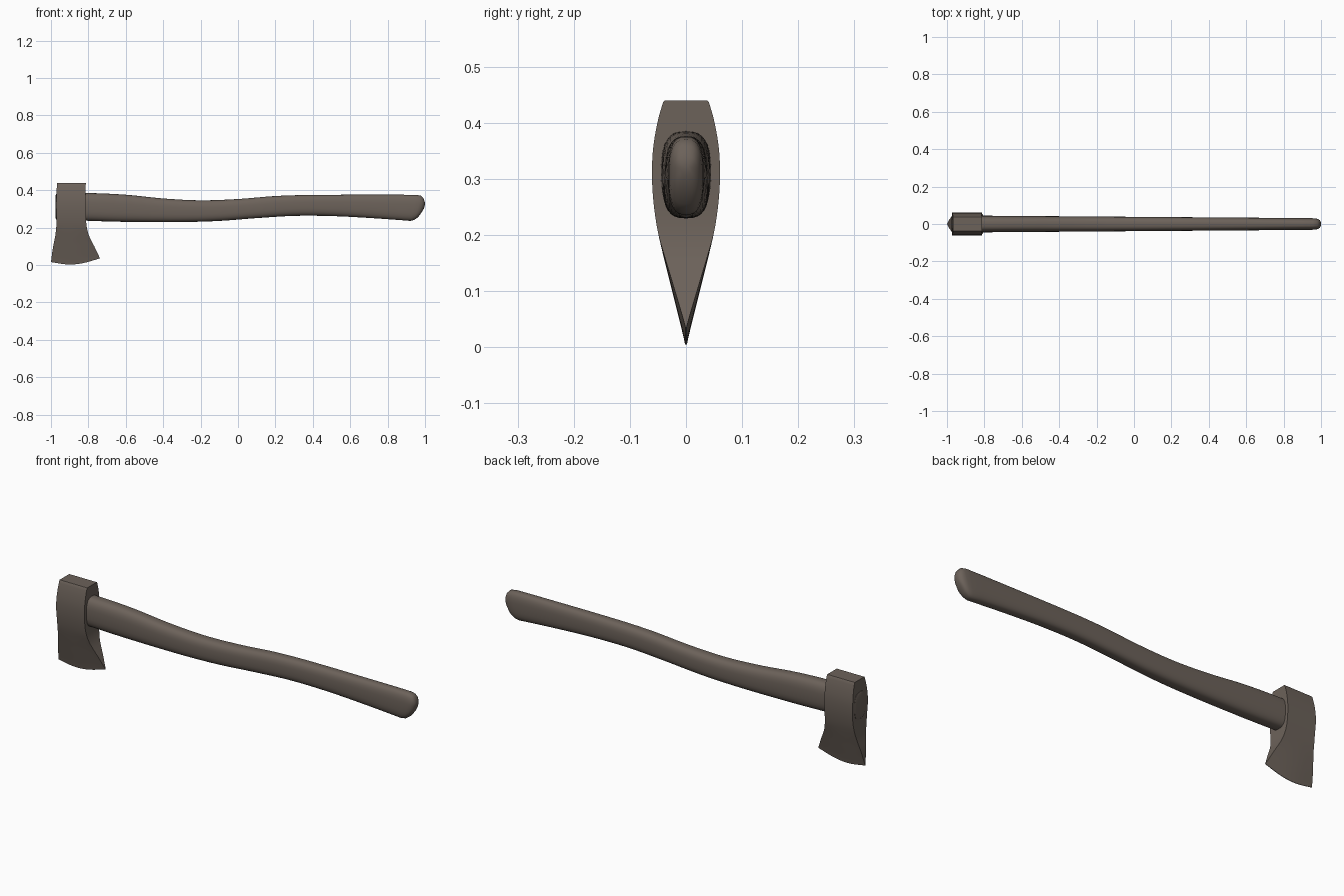
import bpy, bmesh, math

if "Cube" in bpy.data.objects:
    bpy.data.objects.remove(bpy.data.objects["Cube"])

mat = bpy.data.materials.new("grey brown")
mat.diffuse_color = (0.15, 0.122, 0.102, 1)
mat.use_nodes = True
mat.node_tree.nodes["Principled BSDF"].inputs["Base Color"].default_value = mat.diffuse_color


def curve(keys, t):
    """Smooth cubic through (position, value) keys."""
    n = len(keys)
    i = max(0, min(n - 2, sum(k[0] <= t for k in keys) - 1))

    def slope(j):
        a, b = keys[max(0, j - 1)], keys[min(n - 1, j + 1)]
        return (b[1] - a[1]) / (b[0] - a[0])
    (t0, v0), (t1, v1) = keys[i], keys[i + 1]
    h = t1 - t0
    s = (t - t0) / h
    return (v0 * (1 + 2 * s) * (1 - s) ** 2 + slope(i) * h * s * (1 - s) ** 2
            + v1 * s * s * (3 - 2 * s) - slope(i + 1) * h * s * s * (1 - s))


def loft(name, rings, angle):
    """Skin closed rings of points, cap both ends, smooth by angle."""
    bm = bmesh.new()
    vs = [[bm.verts.new(p) for p in r] for r in rings]
    n = len(vs[0])
    for a, b in zip(vs, vs[1:]):
        for i in range(n):
            j = (i + 1) % n
            bm.faces.new((a[i], a[j], b[j], b[i]))
    bm.faces.new(vs[0])
    bm.faces.new(vs[-1])
    bmesh.ops.remove_doubles(bm, verts=bm.verts, dist=1e-5)
    bmesh.ops.recalc_face_normals(bm, faces=bm.faces)
    me = bpy.data.meshes.new(name)
    bm.to_mesh(me)
    bm.free()
    me.materials.append(mat)
    ob = bpy.data.objects.new(name, me)
    bpy.context.collection.objects.link(ob)
    bpy.context.view_layer.objects.active = ob
    ob.select_set(True)
    bpy.ops.object.shade_smooth_by_angle(angle=math.radians(angle))
    ob.select_set(False)
    return ob


# Axe head: wedge thickness, flared cheeks and a curved cutting edge, by height
left = [(0, -1.0), (0.08, -0.99), (0.16, -0.976), (0.24, -0.97), (0.32, -0.972), (0.44, -0.968)]
right = [(0, -0.738), (0.07, -0.765), (0.15, -0.797), (0.22, -0.811), (0.3, -0.814), (0.44, -0.814)]
half = [(0, 0.0012), (0.02, 0.0055), (0.1, 0.025), (0.2, 0.049), (0.25, 0.057),
        (0.3, 0.0605), (0.35, 0.059), (0.4, 0.051), (0.437, 0.0405), (0.44, 0.038)]
edge = [(0, 0.016), (0.35, 0.003), (0.65, 0.01), (1, 0.036)]
COLS = 12
rings = []
for z in [0.44 * i / 32 for i in range(32)] + [0.437, 0.44]:
    xl, xr, y = curve(left, z), curve(right, z), curve(half, z)
    fade = max(0, 1 - z / 0.2)
    row = []
    for c in range(COLS + 1):
        u = c / COLS
        row.append((xl + (xr - xl) * u, z + curve(edge, u) * fade))
    rings.append([(x, -y, h) for x, h in row] + [(x, y, h) for x, h in reversed(row)])
loft("axe_head", rings, 35)

# Handle: rounded sections along a gentle S, given by top and bottom lines
top = [(-0.98, 0.38), (-0.81, 0.385), (-0.6, 0.376), (-0.4, 0.356), (-0.2, 0.346),
       (0, 0.353), (0.2, 0.369), (0.4, 0.375), (0.9, 0.376)]
bottom = [(-0.98, 0.245), (-0.81, 0.237), (-0.6, 0.231), (-0.3, 0.23), (-0.1, 0.236),
          (0.1, 0.251), (0.3, 0.263), (0.5, 0.262), (0.7, 0.252), (0.9, 0.238)]
SIDES = 32


def section(xt, zt, xb, zb, w):
    ring = []
    for i in range(SIDES):
        a = 2 * math.pi * i / SIDES
        c, s = math.cos(a), math.sin(a)
        c, s = (math.copysign(abs(k) ** 0.72, k) for k in (c, s))
        ring.append(((xt + xb) / 2 + (xt - xb) / 2 * s, w * c,
                     (zt + zb) / 2 + (zt - zb) / 2 * s))
    return ring


rings = [section(-0.976, 0.37, -0.976, 0.25, 0.034)]
for i in range(41):
    x = -0.972 + 1.852 * i / 40
    rings.append(section(x, curve(top, x), x, curve(bottom, x), 0.0445 - 0.0075 * (x + 0.81)))
# rounded, slanted butt of the handle
for s in [(0.955, 0.375, 0.922, 0.236, 0.0315), (0.98, 0.37, 0.942, 0.241, 0.0305),
          (0.991, 0.358, 0.962, 0.255, 0.028), (0.998, 0.34, 0.981, 0.28, 0.021),
          (1.0, 0.325, 0.994, 0.302, 0.01)]:
    rings.append(section(*s))
loft("handle", rings, 40)
